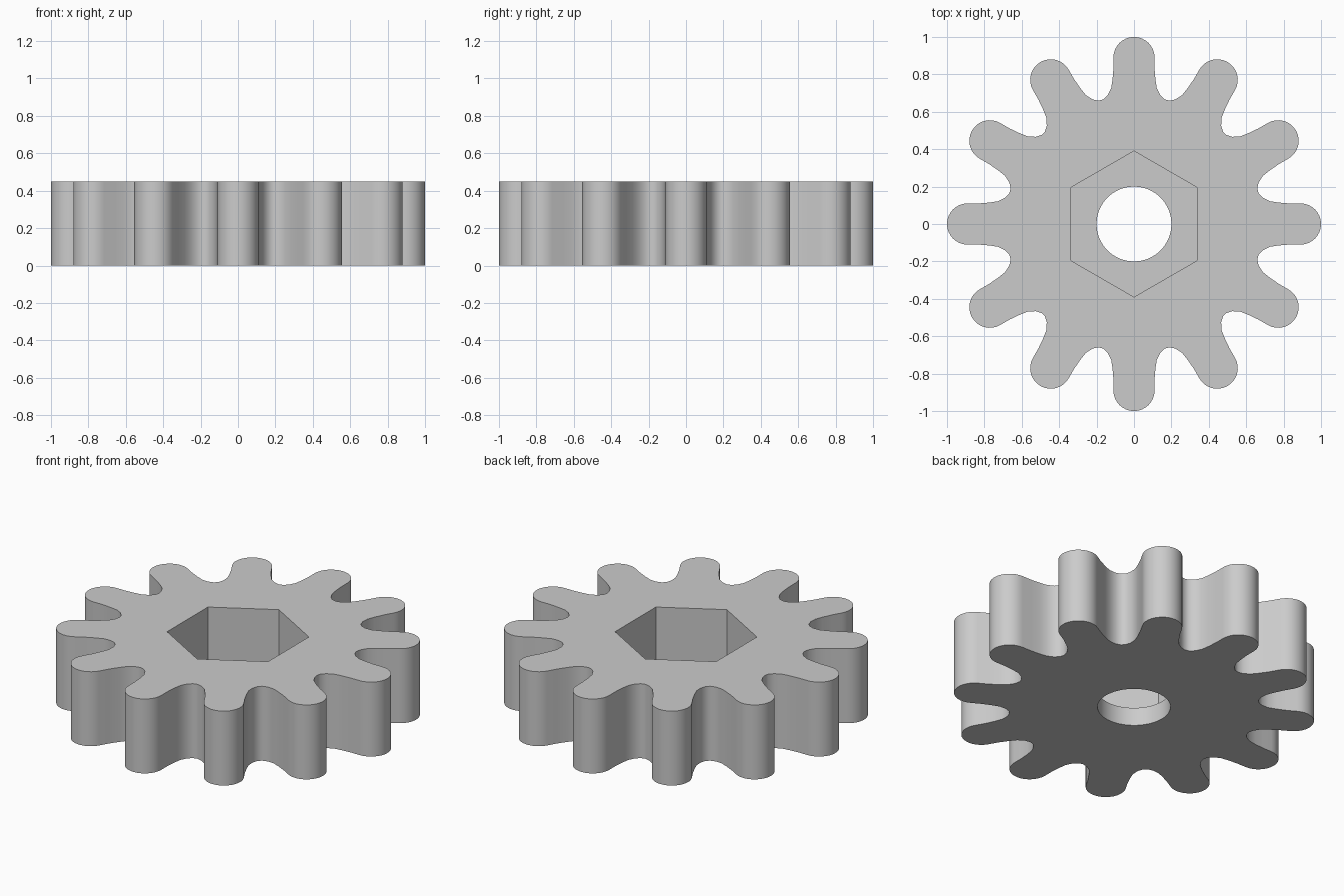
import bpy, bmesh
from math import sin, cos, pi, radians
from mathutils import Vector, Matrix

cube = bpy.data.objects.get("Cube")
if cube:
    bpy.data.objects.remove(cube, do_unlink=True)

HEIGHT, FLOOR = 0.45, 0.11
TEETH, TIP_RADIUS = 12, 0.11

grey = bpy.data.materials.new("plain_grey")
grey.use_nodes = True
colour = (0.6, 0.6, 0.6, 1)
grey.diffuse_color = colour
grey.node_tree.nodes["Principled BSDF"].inputs["Base Color"].default_value = colour


def prism(name, outline, bottom, top):
    """Extrude a flat outline between two heights."""
    bm = bmesh.new()
    face = bm.faces.new([bm.verts.new((p.x, p.y, bottom)) for p in outline])
    lifted = bmesh.ops.extrude_face_region(bm, geom=[face])["geom"]
    verts = [v for v in lifted if isinstance(v, bmesh.types.BMVert)]
    bmesh.ops.translate(bm, verts=verts, vec=(0, 0, top - bottom))
    bmesh.ops.recalc_face_normals(bm, faces=bm.faces)
    mesh = bpy.data.meshes.new(name)
    bm.to_mesh(mesh)
    bm.free()
    mesh.materials.append(grey)
    obj = bpy.data.objects.new(name, mesh)
    bpy.context.collection.objects.link(obj)
    return obj


def ring(count, radius):
    return [Vector((radius * sin(2 * pi * i / count), radius * cos(2 * pi * i / count)))
            for i in range(count)]


# One tooth pointing along +y: left flank, round tip, right flank
flank = [Vector(p) for p in ((0.165, 0.666), (0.141, 0.688), (0.122, 0.725),
                             (0.115, 0.77), (0.11, 0.83))]
tip = [Vector((-TIP_RADIUS * cos(pi * i / 16), 1 - TIP_RADIUS + TIP_RADIUS * sin(pi * i / 16)))
       for i in range(17)]
tooth = [Vector((-p.x, p.y)) for p in flank] + tip + flank[::-1]

# Repeat the tooth around the wheel
outline = []
for i in range(TEETH):
    turn = Matrix.Rotation(-2 * pi * i / TEETH, 2)
    outline += [turn @ p for p in tooth]
gear = prism("gear_wheel", outline, 0, HEIGHT)

# Hexagonal pocket from above and round bore through the floor
cutters = [prism("hex_pocket_cutter", ring(6, 0.39), FLOOR, HEIGHT + 0.1),
           prism("bore_cutter", ring(64, 0.2), -0.1, HEIGHT + 0.1)]
bpy.context.view_layer.objects.active = gear
for cutter in cutters:
    cutter.hide_render = True
    cut = gear.modifiers.new(cutter.name, "BOOLEAN")
    cut.operation, cut.solver, cut.object = "DIFFERENCE", "EXACT", cutter
    bpy.ops.object.modifier_apply(modifier=cut.name)
for cutter in cutters:
    bpy.data.objects.remove(cutter, do_unlink=True)

# Smooth round surfaces, crisp rims
bpy.ops.object.select_all(action="DESELECT")
gear.select_set(True)
bpy.ops.object.shade_smooth_by_angle(angle=radians(35))
